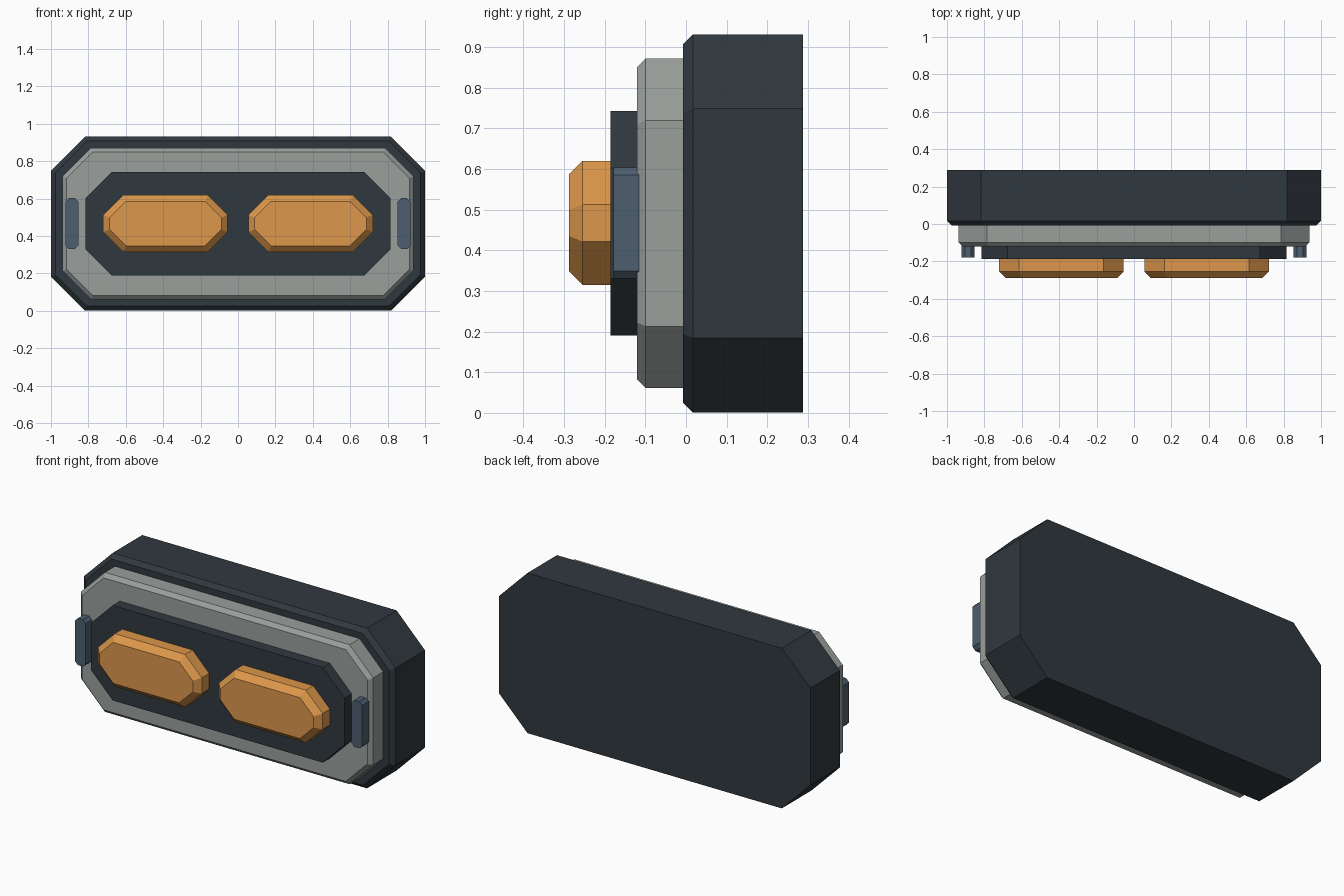
import bpy
import bmesh

cube = bpy.data.objects.get("Cube")
if cube:
    bpy.data.objects.remove(cube, do_unlink=True)


def make_material(name, rgb):
    mat = bpy.data.materials.new(name)
    mat.use_nodes = True
    color = (*rgb, 1.0)
    mat.diffuse_color = color
    mat.node_tree.nodes["Principled BSDF"].inputs["Base Color"].default_value = color
    return mat


charcoal = make_material("charcoal", (0.03, 0.04, 0.049))
grey = make_material("warm grey", (0.32, 0.35, 0.335))
amber = make_material("amber", (0.72, 0.31, 0.07))
slate = make_material("slate blue", (0.075, 0.114, 0.16))


def octagon(hx, hz, cut):
    """Rectangle outline with its four corners cut at 45 degrees."""
    return [(hx - cut, -hz), (hx, cut - hz), (hx, hz - cut), (hx - cut, hz),
            (cut - hx, hz), (-hx, hz - cut), (-hx, cut - hz), (cut - hx, -hz)]


def slab(name, mat, x, z, hx, hz, cut, front, back, bevel=0.0):
    """Octagonal slab along y, with an optional chamfer round its front."""
    rings = [(back, 0.0), (front + bevel, 0.0)]
    if bevel:
        rings.append((front, bevel))
    bm = bmesh.new()
    loops = []
    for y, d in rings:
        outline = octagon(hx - d, hz - d, cut - d * (2 - 2 ** 0.5))
        loops.append([bm.verts.new((x + px, y, z + pz)) for px, pz in outline])
    for a, b in zip(loops, loops[1:]):
        for i in range(len(a)):
            j = (i + 1) % len(a)
            bm.faces.new((a[i], a[j], b[j], b[i]))
    bm.faces.new(loops[0])
    bm.faces.new(loops[-1])
    bmesh.ops.recalc_face_normals(bm, faces=bm.faces)
    mesh = bpy.data.meshes.new(name)
    bm.to_mesh(mesh)
    bm.free()
    mesh.materials.append(mat)
    obj = bpy.data.objects.new(name, mesh)
    bpy.context.collection.objects.link(obj)
    return obj


# Stacked housing, from back to front
MID = 0.466
slab("housing", charcoal, 0, MID, 1.0, 0.465, 0.183, -0.007, 0.288, 0.024)
slab("bezel", grey, 0, MID, 0.938, 0.405, 0.152, -0.121, 0.0, 0.022)
slab("panel", charcoal, 0, MID, 0.815, 0.276, 0.14, -0.186, -0.115)

# Paired lenses and side clips
for side, s in (("left", 1), ("right", -1)):
    slab(side + "_lens", amber, s * 0.388, MID + 0.001, 0.333, 0.153, 0.107,
         -0.288, -0.18, 0.034)
    slab(side + "_clip", slate, s * 0.888, MID + 0.001, 0.034, 0.136, 0.018,
         -0.178, -0.113)
